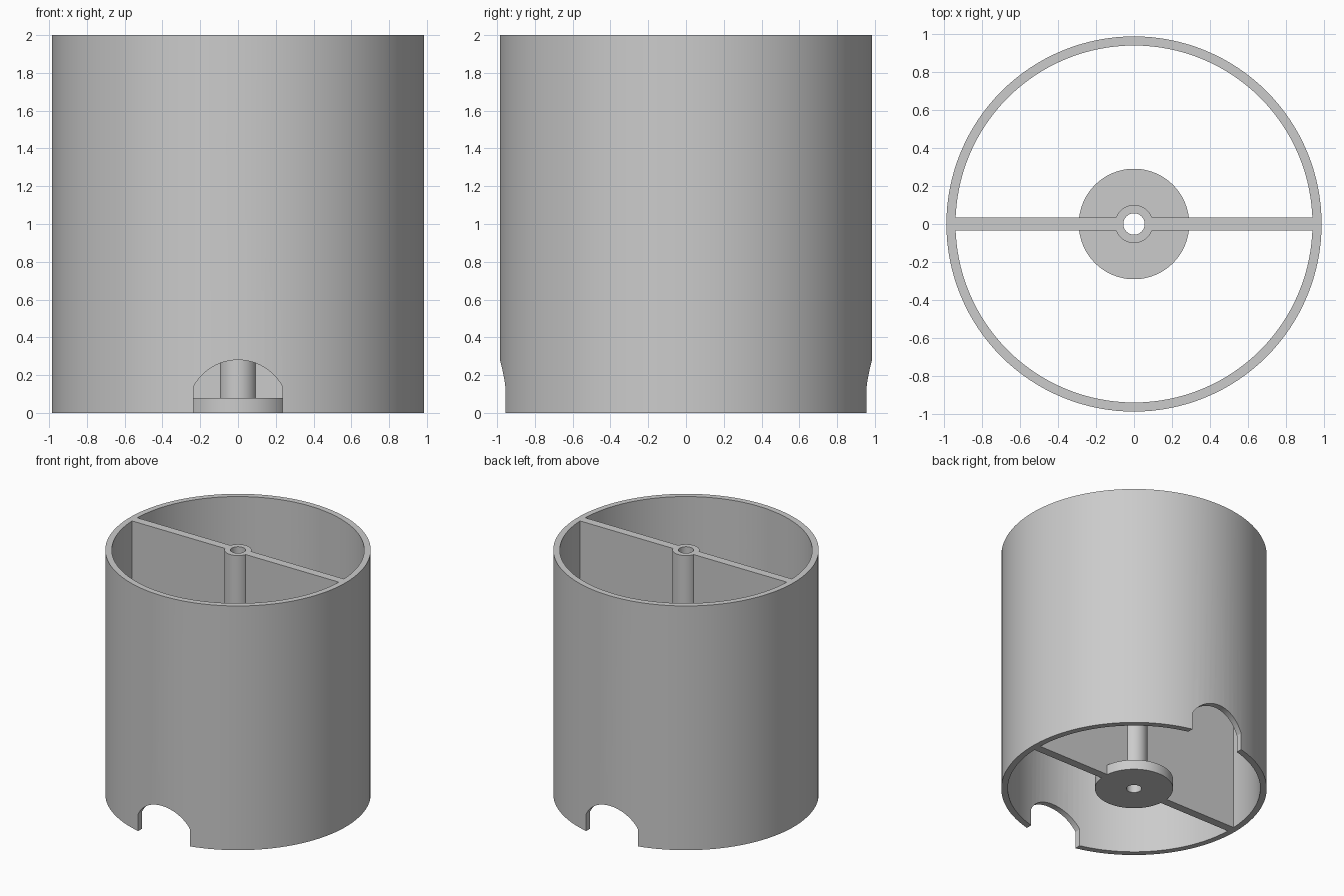
import bpy, bmesh, math

cube = bpy.data.objects.get("Cube")
if cube:
    bpy.data.objects.remove(cube, do_unlink=True)

SEG = 128
HEIGHT = 2.0
OUTER, INNER = 0.985, 0.937

grey = bpy.data.materials.new("light grey")
grey.use_nodes = True
COLOUR = (0.6, 0.6, 0.6, 1)
grey.diffuse_color = COLOUR
for node in grey.node_tree.nodes:
    if node.type == 'BSDF_PRINCIPLED':
        node.inputs["Base Color"].default_value = COLOUR


def prism(name, outline, offset):
    """Solid made by extruding a closed outline of 3D points along offset."""
    bm = bmesh.new()
    face = bm.faces.new([bm.verts.new(p) for p in outline])
    ext = bmesh.ops.extrude_face_region(bm, geom=[face])
    moved = [g for g in ext["geom"] if isinstance(g, bmesh.types.BMVert)]
    bmesh.ops.translate(bm, verts=moved, vec=offset)
    bmesh.ops.recalc_face_normals(bm, faces=bm.faces)
    mesh = bpy.data.meshes.new(name)
    bm.to_mesh(mesh)
    bm.free()
    mesh.materials.append(grey)
    obj = bpy.data.objects.new(name, mesh)
    bpy.context.collection.objects.link(obj)
    return obj


def cylinder(name, radius, z0, z1, seg=SEG):
    ring = [(radius * math.cos(math.tau * i / seg),
             radius * math.sin(math.tau * i / seg), z0) for i in range(seg)]
    return prism(name, ring, (0, 0, z1 - z0))


def combine(target, tool, operation):
    """Apply a boolean and discard the tool object."""
    mod = target.modifiers.new(operation, 'BOOLEAN')
    mod.operation, mod.solver, mod.object = operation, 'EXACT', tool
    bpy.context.view_layer.objects.active = target
    bpy.ops.object.modifier_apply(modifier=mod.name)
    bpy.data.objects.remove(tool, do_unlink=True)


# Outer round wall, open at both ends
body = cylinder("divided_cylinder", OUTER, 0, HEIGHT)
combine(body, cylinder("chamber_cutter", INNER, -0.1, HEIGHT + 0.1), 'DIFFERENCE')

# Arched notches at the front and back of the lower rim
half, shoulder, top = 0.235, 0.14, 0.28
rise = top - shoulder
radius = (half ** 2 + rise ** 2) / (2 * rise)
sweep = math.asin(half / radius)
arch = [(-half, -1.2, -0.1)]
for i in range(25):
    a = sweep * (i / 12 - 1)
    arch.append((radius * math.sin(a), -1.2, top - radius + radius * math.cos(a)))
arch.append((half, -1.2, -0.1))
combine(body, prism("notch_cutter", arch, (0, 2.4, 0)), 'DIFFERENCE')

# Dividing wall across the middle
w, t = 0.96, 0.034
divider = prism("divider", [(-w, -t, 0), (w, -t, 0), (w, t, 0), (-w, t, 0)], (0, 0, HEIGHT))
combine(body, divider, 'UNION')

# Central tube and its round foot, bored right through
combine(body, cylinder("central_tube", 0.1, 0, HEIGHT, 64), 'UNION')
combine(body, cylinder("round_foot", 0.29, 0, 0.08, 96), 'UNION')
combine(body, cylinder("bore_cutter", 0.056, -0.1, HEIGHT + 0.1, 48), 'DIFFERENCE')

# Smooth curved walls with crisp rims
bpy.ops.object.select_all(action='DESELECT')
body.select_set(True)
bpy.context.view_layer.objects.active = body
bpy.ops.object.shade_smooth_by_angle(angle=math.radians(30))
